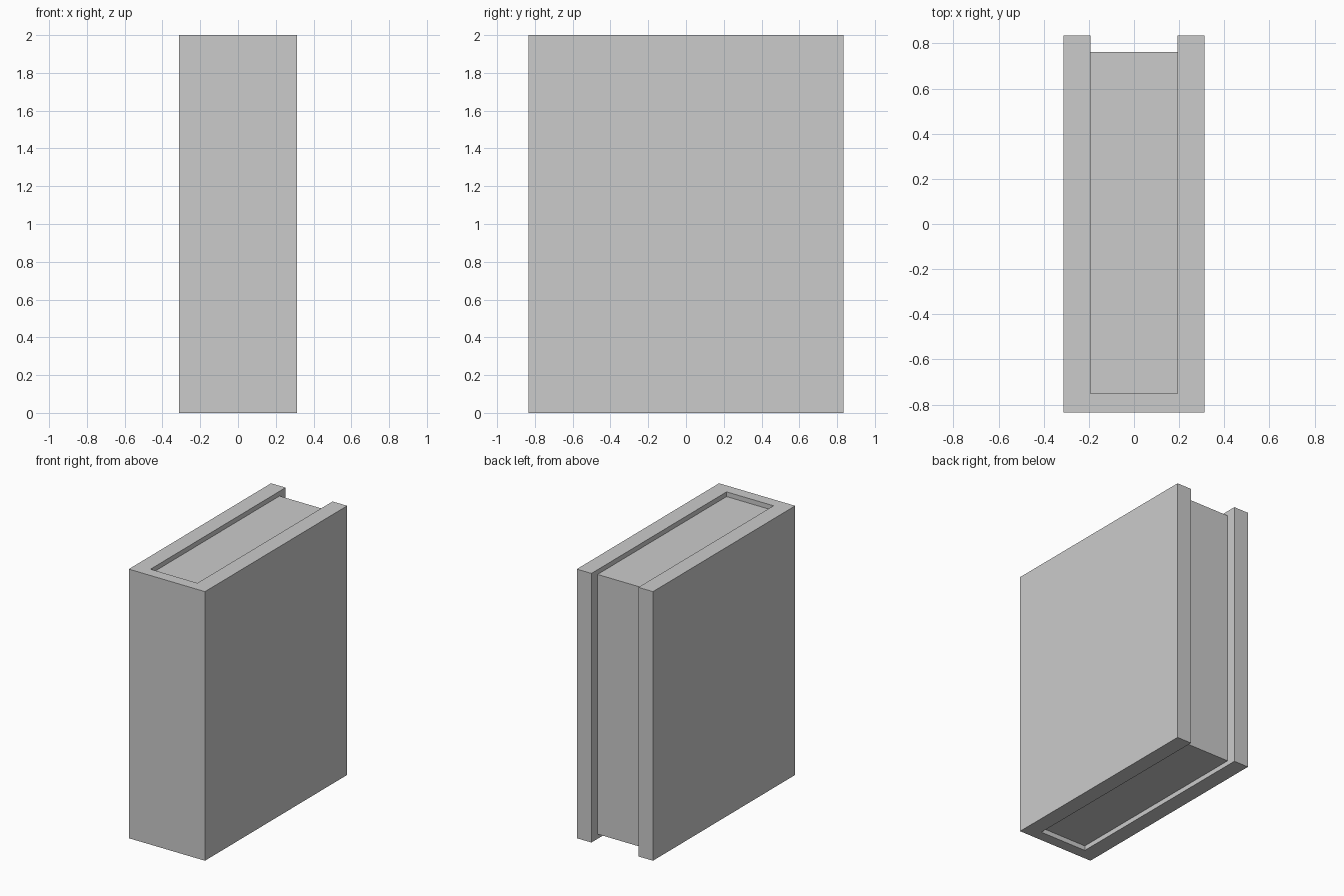
import bpy, bmesh

if "Cube" in bpy.data.objects:
    bpy.data.objects.remove(bpy.data.objects["Cube"])


def extrude_profile(name, points, z0, z1):
    """Extrude a flat xy outline from z0 to z1 as a closed solid."""
    bm = bmesh.new()
    face = bm.faces.new([bm.verts.new((x, y, z0)) for x, y in points])
    result = bmesh.ops.extrude_face_region(bm, geom=[face], use_keep_orig=True)
    top = [g for g in result["geom"] if isinstance(g, bmesh.types.BMVert)]
    bmesh.ops.translate(bm, verts=top, vec=(0, 0, z1 - z0))
    bmesh.ops.recalc_face_normals(bm, faces=bm.faces)
    mesh = bpy.data.meshes.new(name)
    bm.to_mesh(mesh)
    bm.free()
    obj = bpy.data.objects.new(name, mesh)
    bpy.context.collection.objects.link(obj)
    return obj


HALF_W, HALF_D, HEIGHT = 0.313, 0.835, 2.0   # outer cover
PAGE_W = 0.193                               # half thickness of the pages
SPINE_Y, PAGE_Y = -0.752, 0.763              # front and back of the pages
INSET = 0.035                                # pages sit inside the cover

# Cover: U-shaped outline with the spine at the front
half = [(HALF_W, -HALF_D), (HALF_W, HALF_D), (PAGE_W, HALF_D), (PAGE_W, SPINE_Y)]
extrude_profile("book_cover", half + [(-x, y) for x, y in reversed(half)], 0, HEIGHT)

# Pages: solid block between the boards
extrude_profile("page_block",
                [(-PAGE_W, SPINE_Y), (PAGE_W, SPINE_Y), (PAGE_W, PAGE_Y), (-PAGE_W, PAGE_Y)],
                INSET, HEIGHT - INSET)
